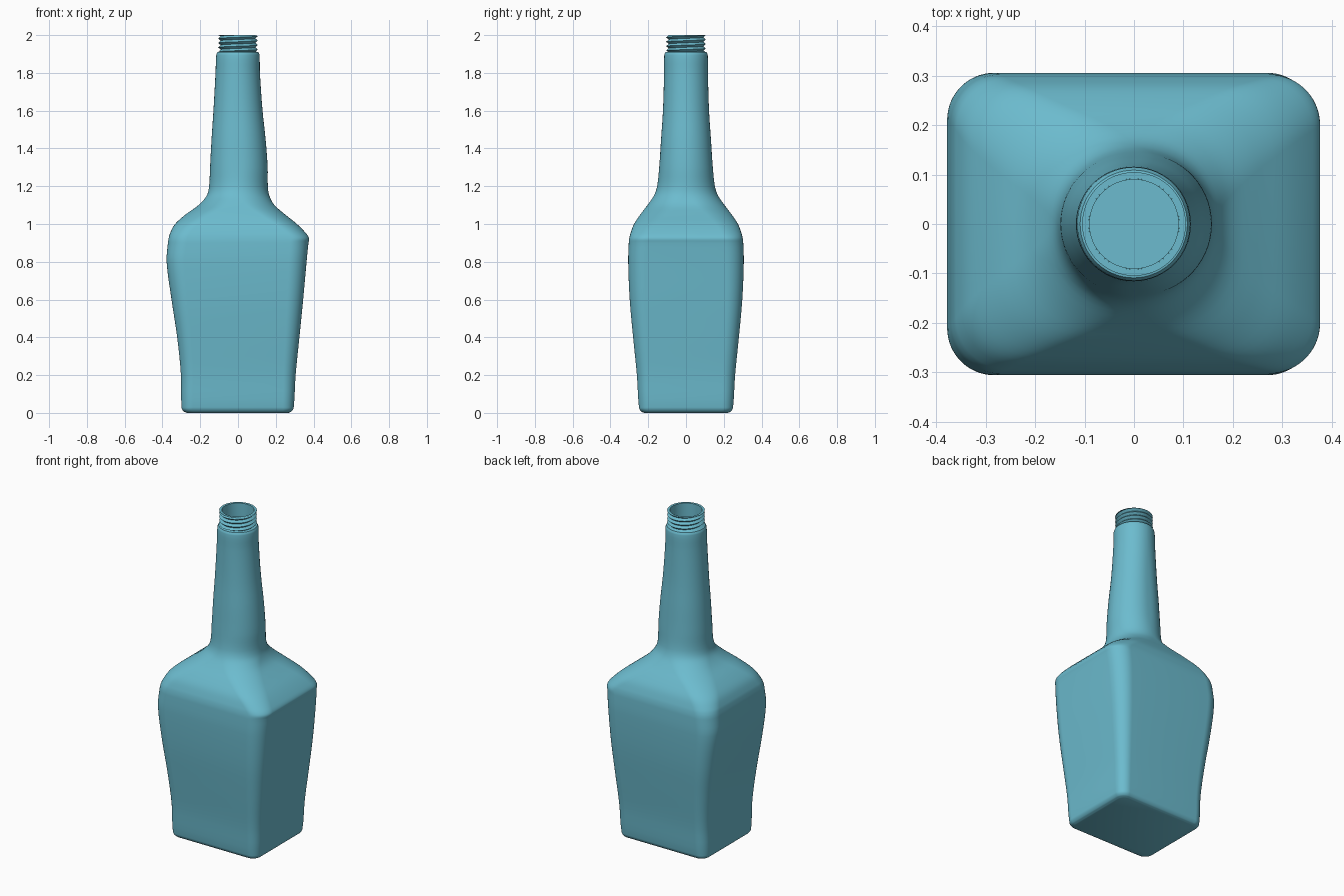
import bpy, bmesh, math

if "Cube" in bpy.data.objects:
    bpy.data.objects.remove(bpy.data.objects["Cube"])

SIDES = 64

glass = bpy.data.materials.new("teal_glass")
glass.diffuse_color = (0.15, 0.50, 0.62, 1)
glass.use_nodes = True
glass.node_tree.nodes["Principled BSDF"].inputs["Base Color"].default_value = glass.diffuse_color

# Outer profile: height, left x, right x, half depth, corner radius
# (a radius of 1 means fully round)
PROFILE = [
    (0.00, -0.270, 0.267, 0.222, 0.04),
    (0.008, -0.288, 0.284, 0.238, 0.05),
    (0.03, -0.299, 0.295, 0.249, 0.06),
    (0.20, -0.302, 0.305, 0.260, 0.065),
    (0.40, -0.322, 0.325, 0.280, 0.075),
    (0.60, -0.352, 0.345, 0.298, 0.085),
    (0.80, -0.378, 0.363, 0.306, 0.095),
    (0.90, -0.371, 0.373, 0.303, 0.10),
    (0.925, -0.367, 0.376, 0.300, 0.10),
    (0.95, -0.360, 0.361, 0.294, 0.105),
    (1.00, -0.333, 0.312, 0.275, 0.12),
    (1.05, -0.278, 0.250, 0.242, 0.135),
    (1.10, -0.209, 0.193, 0.204, 0.15),
    (1.15, -0.166, 0.166, 0.170, 0.157),
    (1.20, -0.153, 0.158, 0.153, 1),
    (1.30, -0.148, 0.157, 0.142, 1),
    (1.45, -0.140, 0.146, 0.132, 1),
    (1.60, -0.130, 0.130, 0.122, 1),
    (1.80, -0.119, 0.116, 0.116, 1),
    (1.895, -0.115, 0.114, 0.115, 1),
    (1.91, -0.109, 0.108, 0.109, 1),
]


def smooth_profile(rows, steps=4):
    """Cubic interpolation between the profile rows."""
    def slope(i, c):
        a, b = rows[max(i - 1, 0)], rows[min(i + 1, len(rows) - 1)]
        return (b[c] - a[c]) / (b[0] - a[0])
    out = []
    for i in range(len(rows) - 1):
        p, q = rows[i], rows[i + 1]
        h = q[0] - p[0]
        for s in range(steps):
            t = s / steps
            row = [p[0] + h * t]
            for c in (1, 2, 3):
                row.append((2*t**3 - 3*t*t + 1) * p[c] + (3*t*t - 2*t**3) * q[c]
                           + h * ((t**3 - 2*t*t + t) * slope(i, c)
                                  + (t**3 - t*t) * slope(i + 1, c)))
            pr, qr = min(p[4], p[3]), min(q[4], q[3])
            row.append(pr + (qr - pr) * t)
            out.append(row)
    return out + [rows[-1]]


def ring(bm, z, left, right, depth, radius):
    """Rounded rectangle of SIDES points, a circle when the radius is large."""
    cx, hx = (left + right) / 2, (right - left) / 2
    rx, ry = min(radius, hx), min(radius, depth)
    per = SIDES // 4
    verts = []
    for quad in range(4):
        sx = 1 if quad in (0, 3) else -1
        sy = 1 if quad in (0, 1) else -1
        for k in range(per):
            a = math.pi / 2 * (quad + k / (per - 1) * 0.998 + 0.001)
            verts.append(bm.verts.new((cx + sx * (hx - rx) + rx * math.cos(a),
                                       sy * (depth - ry) + ry * math.sin(a), z)))
    return verts


def loft(bm, rings):
    for a, b in zip(rings, rings[1:]):
        for i in range(len(a)):
            j = (i + 1) % len(a)
            bm.faces.new((a[i], a[j], b[j], b[i]))


def finish(bm, name, angle):
    mesh = bpy.data.meshes.new(name)
    bm.to_mesh(mesh)
    bm.free()
    obj = bpy.data.objects.new(name, mesh)
    bpy.context.collection.objects.link(obj)
    mesh.materials.append(glass)
    bpy.ops.object.select_all(action='DESELECT')
    obj.select_set(True)
    bpy.context.view_layer.objects.active = obj
    bpy.ops.object.shade_smooth_by_angle(angle=math.radians(angle))
    return obj


# Bottle: outer skin, neck collar, lip, bore and hollow inside in one loft
bm = bmesh.new()
rows = smooth_profile(PROFILE)
rings = [ring(bm, *r) for r in rows]
for z, r in ((1.913, 0.092), (2.0, 0.092), (2.0, 0.090), (1.88, 0.090)):
    rings.append(ring(bm, z, -r, r, r, 1))
WALL = 0.026
for z, left, right, depth, radius in reversed(rows[::4]):
    if 0.03 <= z < 1.88:
        rings.append(ring(bm, z, left + WALL, right - WALL, depth - WALL,
                          max(radius - WALL, 0.03)))
loft(bm, rings)
bm.faces.new(list(reversed(rings[0])))
bm.faces.new(rings[-1])
finish(bm, "bottle", 35)

# Screw thread: ridges that climb around the mouth
bm = bmesh.new()
PITCH, LOW, HIGH = 0.0235, 1.912, 2.0
cols = []
for i in range(SIDES + 1):
    a = 2 * math.pi * i / SIDES
    col = []
    for k in range(-2, 10):
        z = LOW + PITCH * (k / 2 + i / SIDES)
        r = 0.105 if k % 2 else 0.092
        z = min(max(z, LOW), HIGH)
        col.append(bm.verts.new((r * math.cos(a), r * math.sin(a), z)))
    cols.append(col)
for a, b in zip(cols, cols[1:]):
    for k in range(len(a) - 1):
        bm.faces.new((a[k], b[k], b[k + 1], a[k + 1]))
bmesh.ops.remove_doubles(bm, verts=bm.verts, dist=0.00005)
bmesh.ops.dissolve_degenerate(bm, edges=bm.edges, dist=0.00005)
finish(bm, "screw_thread", 30)
